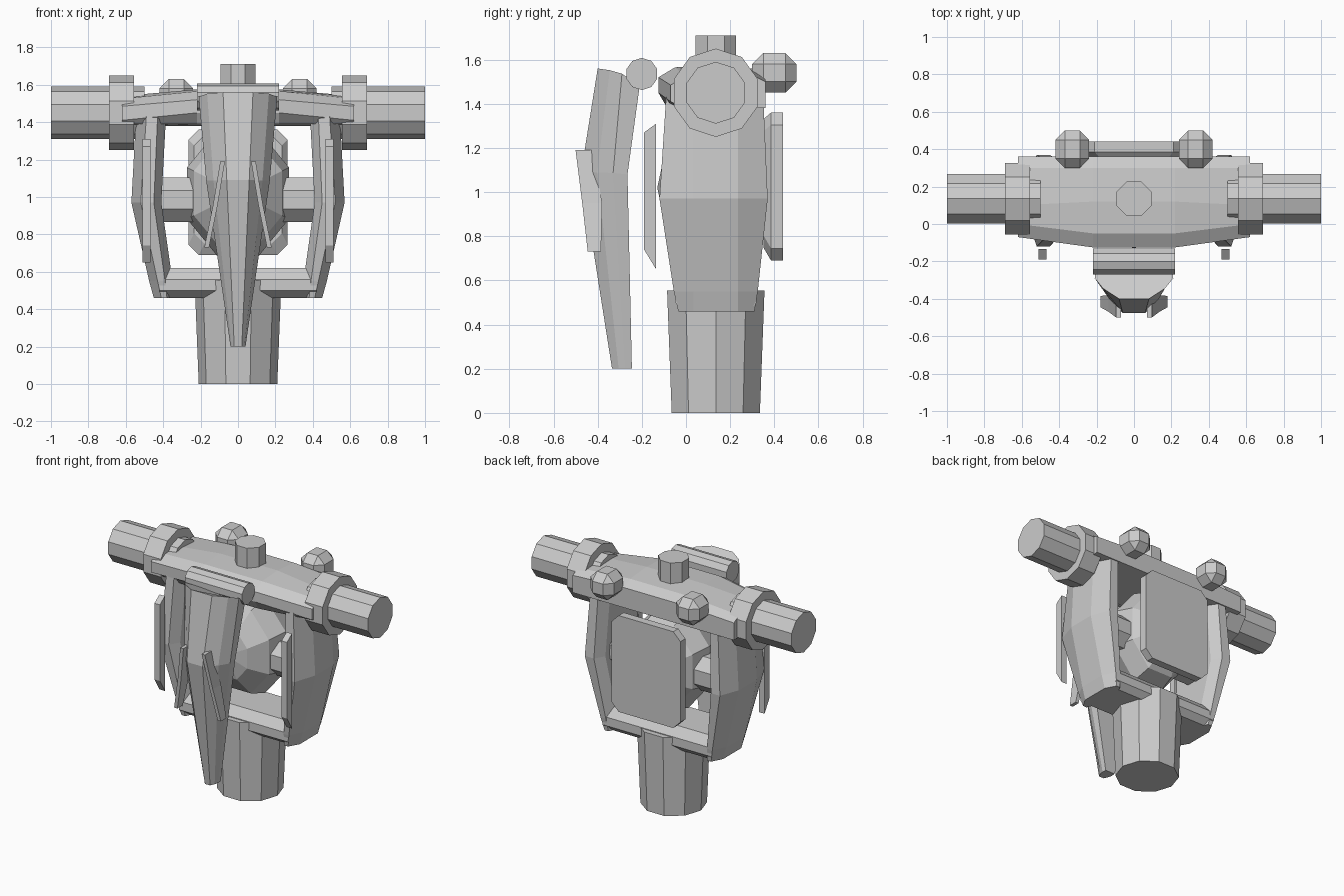
import bpy, bmesh
from math import pi, cos, sin
from mathutils import Matrix

if "Cube" in bpy.data.objects:
    bpy.data.objects.remove(bpy.data.objects["Cube"])

CY = 0.135  # depth of the main body axis


def finish(name, bm):
    bmesh.ops.recalc_face_normals(bm, faces=bm.faces)
    me = bpy.data.meshes.new(name)
    bm.to_mesh(me)
    bm.free()
    ob = bpy.data.objects.new(name, me)
    bpy.context.collection.objects.link(ob)
    return ob


def loft(name, rings):
    """Skin a list of equal-length point loops and cap both ends."""
    bm = bmesh.new()
    vs = [[bm.verts.new(p) for p in r] for r in rings]
    n = len(vs[0])
    for a, b in zip(vs, vs[1:]):
        for i in range(n):
            j = (i + 1) % n
            bm.faces.new((a[i], a[j], b[j], b[i]))
    bm.faces.new(vs[0])
    bm.faces.new(vs[-1])
    return finish(name, bm)


def tube_x(name, x0, x1, r, y, z, n=10, start=pi / 2):
    ring = [(y + r * cos(start + 2 * pi * i / n), z + r * sin(start + 2 * pi * i / n)) for i in range(n)]
    return loft(name, [[(x, a, b) for a, b in ring] for x in (x0, x1)])


def tube_z(name, levels, n, start=0):
    return loft(name, [[(r * cos(start + 2 * pi * i / n), CY + r * sin(start + 2 * pi * i / n), z)
                        for i in range(n)] for z, r in levels])


def box(name, size, loc, chamfer):
    bm = bmesh.new()
    bmesh.ops.create_cube(bm, size=1, matrix=Matrix.Translation(loc) @ Matrix.Diagonal((*size, 1)))
    bmesh.ops.bevel(bm, geom=bm.edges[:], offset=chamfer, segments=1, affect='EDGES')
    return finish(name, bm)


# waist column and neck stub
tube_z("waist_column", [(0, 0.21), (0.555, 0.232)], 10)
tube_z("neck_stub", [(1.5, 0.1), (1.71, 0.1)], 8, pi / 8)

# shoulder beam: profile in y, z swept along x with smaller ends
mid = [(-0.09, 1.39), (-0.125, 1.45), (-0.125, 1.52), (-0.05, 1.565), (0.12, 1.575),
       (0.30, 1.56), (0.36, 1.52), (0.36, 1.38)]
end = [(-0.03, 1.39), (-0.07, 1.41), (-0.07, 1.485), (0.0, 1.525), (0.10, 1.54),
       (0.30, 1.53), (0.36, 1.50), (0.36, 1.38)]
loft("shoulder_beam", [[(x, *p) for p in prof]
                       for x, prof in ((-0.62, end), (-0.22, mid), (0.22, mid), (0.62, end))])

# lower cross frame
low = [(-0.05, 0.50), (-0.05, 0.56), (0.0, 0.62), (0.27, 0.62), (0.32, 0.56), (0.32, 0.50), (0.28, 0.46), (0.0, 0.46)]
loft("lower_beam", [[(x, *p) for p in low] for x in (-0.42, 0.42)])

# faceted core with front lens and axle
bm = bmesh.new()
bmesh.ops.create_uvsphere(bm, u_segments=8, v_segments=6, radius=1,
                          matrix=Matrix.Translation((0, CY, 1.02)) @ Matrix.Diagonal((0.295, 0.265, 0.36, 1))
                          @ Matrix.Rotation(pi / 2, 4, 'X') @ Matrix.Rotation(pi / 8, 4, 'Z'))
finish("core", bm)
tube_x("core_axle", -0.43, 0.43, 0.13, CY, 0.985, 8, pi / 8)

# parts on both sides
for s, side in ((-1, "left"), (1, "right")):
    tube_x(f"{side}_shoulder_collar", s * 0.555, s * 0.69, 0.2, CY, 1.45)
    tube_x(f"{side}_shoulder_shaft", s * 0.5, s, 0.14, CY, 1.45)
    box(f"{side}_back_knob", (0.18, 0.2, 0.18), (s * 0.33, 0.4, 1.54), 0.05)

    # curved side plate: z, inner x, edge inner x, edge outer x, outer x, front y, back y
    rings = []
    for z, xi, ea, eb, xo, yf, yb in ((1.43, 0.385, 0.43, 0.49, 0.545, -0.09, 0.35),
                                      (0.97, 0.41, 0.45, 0.52, 0.57, -0.12, 0.37),
                                      (0.55, 0.35, 0.39, 0.43, 0.475, -0.055, 0.325),
                                      (0.46, 0.35, 0.38, 0.41, 0.45, -0.035, 0.31)):
        sect = [(xi, yf + 0.07), (ea, yf), (eb, yf), (xo, CY - 0.1), (xo, CY + 0.1),
                (eb, yb), (ea, yb), (xi, yb - 0.07)]
        rings.append([(s * x, y, z) for x, y in sect])
    loft(f"{side}_side_plate", rings)

    # thin upright strip in front of the side plate
    strip = [(-0.19, 0.74), (-0.135, 0.65), (-0.135, 1.31), (-0.19, 1.27)]
    loft(f"{side}_front_strip", [[(s * x, *p) for p in strip] for x in (0.468, 0.51)])

    # slanted fin on the front shield
    loft(f"{side}_shield_fin", [[(s * x, y, z) for x, y in ((xa, ya), (xa + 0.025, ya), (xa + 0.025, yb), (xa, yb))]
                                for z, xa, ya, yb in ((1.19, 0.07, -0.5, -0.42),
                                                      (0.95, 0.11, -0.47, -0.38),
                                                      (0.73, 0.155, -0.445, -0.385))])

# hanging front shield and its hinge
rings = []
for z, drop, f, w, yf, ys, yb in ((1.56, 0.08, 0.08, 0.21, -0.40, -0.29, -0.21),
                                  (1.09, 0.01, 0.06, 0.17, -0.475, -0.33, -0.265),
                                  (0.20, 0, 0.02, 0.04, -0.335, -0.275, -0.245)):
    m = (f + w) / 2 + 0.02 * w / 0.21
    half = [(f, yf, z), (m, (yf + ys) / 2, z - drop * 0.1), (w, ys, z - drop * 0.3), (w * 0.96, yb, z - drop)]
    rings.append(half + [(-x, y, h) for x, y, h in reversed(half)])
loft("front_shield", rings)
tube_x("shield_hinge", -0.22, 0.22, 0.073, -0.2, 1.535)

# back panel: plate with cut corners, edges chamfered on the inner side
rings = []
for y, w, lo, hi in ((0.35, 0.235, 0.75, 1.33), (0.385, 0.265, 0.69, 1.36), (0.44, 0.265, 0.69, 1.36)):
    c = 0.055
    rings.append([(w - c, y, lo), (w, y, lo + c), (w, y, hi - c), (w - c, y, hi),
                  (-w + c, y, hi), (-w, y, hi - c), (-w, y, lo + c), (-w + c, y, lo)])
loft("back_panel", rings)
